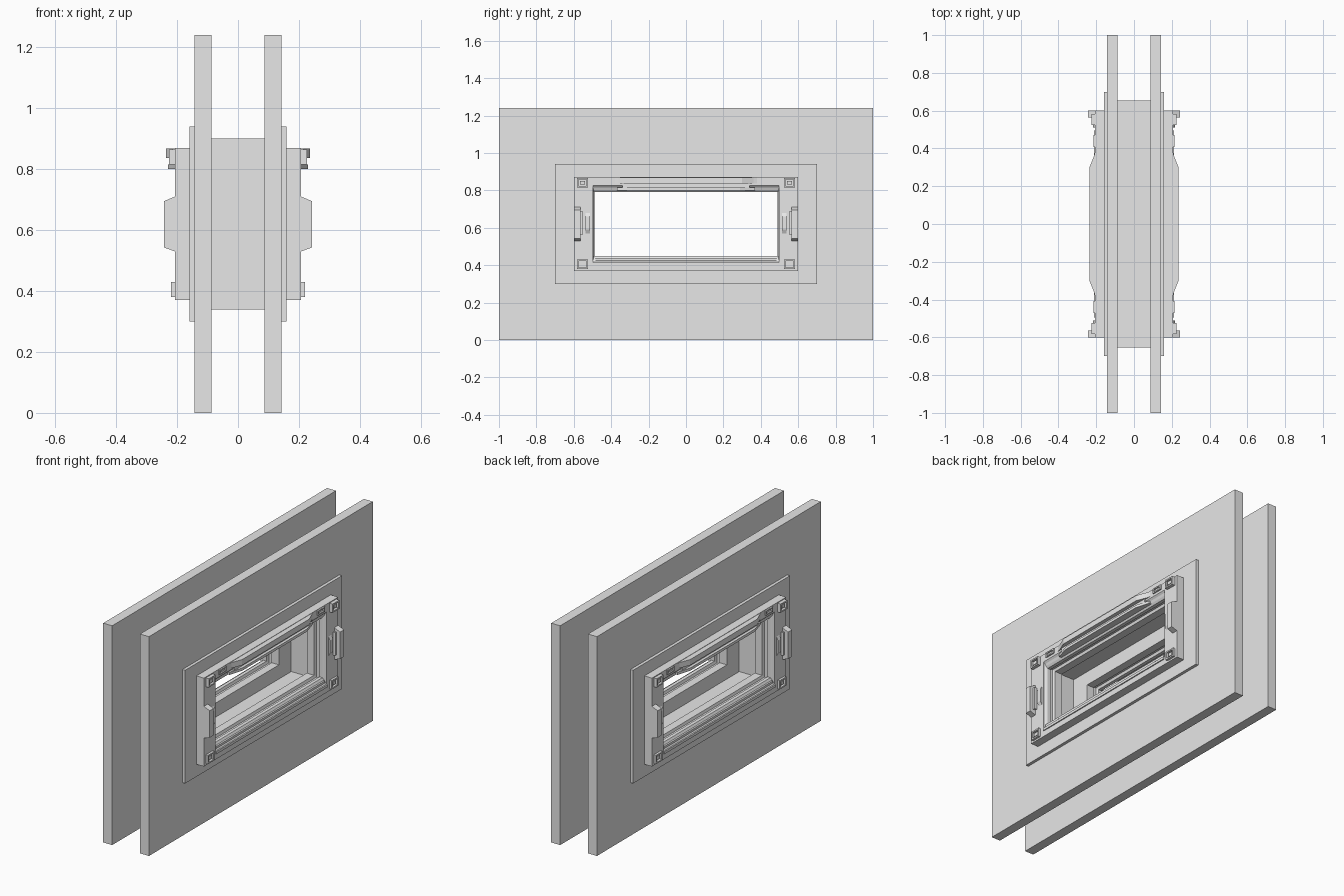
import bpy, bmesh

if "Cube" in bpy.data.objects:
    bpy.data.objects.remove(bpy.data.objects["Cube"])

ZC = 0.62  # common centre height of panels, flange and frame
grey = bpy.data.materials.new("light_grey")
grey.diffuse_color = (0.8, 0.8, 0.8, 1)
grey.use_nodes = True
grey.node_tree.nodes["Principled BSDF"].inputs["Base Color"].default_value = grey.diffuse_color


def finish(name, bm, mirror_x=True, mirror_y=False):
    bmesh.ops.recalc_face_normals(bm, faces=bm.faces)
    me = bpy.data.meshes.new(name)
    bm.to_mesh(me)
    bm.free()
    me.materials.append(grey)
    ob = bpy.data.objects.new(name, me)
    bpy.context.collection.objects.link(ob)
    if mirror_x or mirror_y:
        mod = ob.modifiers.new("mirror", 'MIRROR')
        mod.use_axis = (mirror_x, mirror_y, False)
        mod.use_mirror_merge = False
    return ob


def sweep(name, profile, cy=0, cz=ZC, **kw):
    """Closed cross-section of (x, half width, half height) run round a rectangle."""
    bm = bmesh.new()
    loops = [[bm.verts.new((x, cy + sy * hy, cz + sz * hz))
              for sy, sz in ((-1, -1), (1, -1), (1, 1), (-1, 1))]
             for x, hy, hz in profile]
    for i, a in enumerate(loops):
        b = loops[(i + 1) % len(loops)]
        for k in range(4):
            n = (k + 1) % 4
            bm.faces.new((a[k], a[n], b[n], b[k]))
    return finish(name, bm, **kw)


def ring(name, x0, x1, outer, inner, cy=0, cz=ZC, **kw):
    return sweep(name, [(x0, *outer), (x1, *outer), (x1, *inner), (x0, *inner)], cy, cz, **kw)


def prism(name, outline, axis, lo, hi, **kw):
    """Outline of (x, other) points extruded along y or z."""
    bm = bmesh.new()
    put = (lambda p, t: (p[0], t, p[1])) if axis == 'y' else (lambda p, t: (p[0], p[1], t))
    a = [bm.verts.new(put(p, lo)) for p in outline]
    b = [bm.verts.new(put(p, hi)) for p in outline]
    bm.faces.new(a)
    bm.faces.new(b)
    for i in range(len(a)):
        n = (i + 1) % len(a)
        bm.faces.new((a[i], a[n], b[n], b[i]))
    return finish(name, bm, **kw)


def box(name, x, y, z, **kw):
    return prism(name, [(x[0], y[0]), (x[1], y[0]), (x[1], y[1]), (x[0], y[1])], 'z', *z, **kw)


# Two wall panels, the core between them and the flange plates
ring("wall_panel", 0.087, 0.143, (1.0, 0.62), (0.60, 0.25))
ring("core_sleeve", -0.087, 0.087, (0.655, 0.28), (0.60, 0.25), mirror_x=False)
ring("flange", 0.143, 0.16, (0.70, 0.32), (0.60, 0.25))

# Window frame with a grooved opening
sweep("window_frame", [
    (0.087, 0.60, 0.25), (0.207, 0.60, 0.25), (0.207, 0.497, 0.205),
    (0.198, 0.497, 0.195), (0.193, 0.494, 0.182), (0.185, 0.49, 0.17),
    (0.165, 0.49, 0.17), (0.16, 0.505, 0.185), (0.138, 0.505, 0.185),
    (0.133, 0.49, 0.17), (0.087, 0.49, 0.17)])

# Raised bar along the top with tapered ends, and the lip below it
for name, tip, half, z in (("top_bar", 0.236, 0.30, (0.836, 0.868)),
                           ("top_lip", 0.230, 0.29, (0.800, 0.815))):
    prism(name, [(0.18, -half - 0.08), (0.207, -half - 0.08), (0.212, -half - 0.06), (tip, -half),
                 (tip, half), (0.212, half + 0.06), (0.207, half + 0.08), (0.18, half + 0.08)], 'z', *z)
box("top_bar_web", (0.19, 0.214), (-0.34, 0.34), (0.81, 0.84))

# Thin rails along the bottom
box("bottom_rail", (0.18, 0.213), (-0.495, 0.495), (0.402, 0.417))
box("bottom_inner_rail", (0.18, 0.203), (-0.485, 0.485), (0.426, 0.438))

# Side clamps with a tapered profile
prism("side_clamp", [(0.19, 0.525), (0.207, 0.53), (0.243, 0.543), (0.243, 0.695),
                     (0.207, 0.71), (0.19, 0.71)], 'y', 0.565, 0.60, mirror_y=True)
box("side_clamp_foot", (0.20, 0.222), (0.553, 0.568), (0.56, 0.69), mirror_y=True)
prism("side_catch", [(0.19, 0.565), (0.207, 0.57), (0.217, 0.59), (0.217, 0.66),
                     (0.207, 0.68), (0.19, 0.685)], 'y', 0.512, 0.538, mirror_y=True)

# Corner sockets with a square bolt, and small clips beside the top bar
for label, z, tip in (("top", 0.84, 0.226), ("bottom", 0.405, 0.22)):
    ring(label + "_corner_socket", 0.20, tip, (0.03, 0.025), (0.022, 0.017), 0.553, z, mirror_y=True)
    box(label + "_corner_bolt", (0.20, tip - 0.005), (0.54, 0.566), (z - 0.01, z + 0.01), mirror_y=True)
ring("top_clip", 0.20, 0.215, (0.032, 0.014), (0.024, 0.007), 0.44, 0.853, mirror_y=True)
